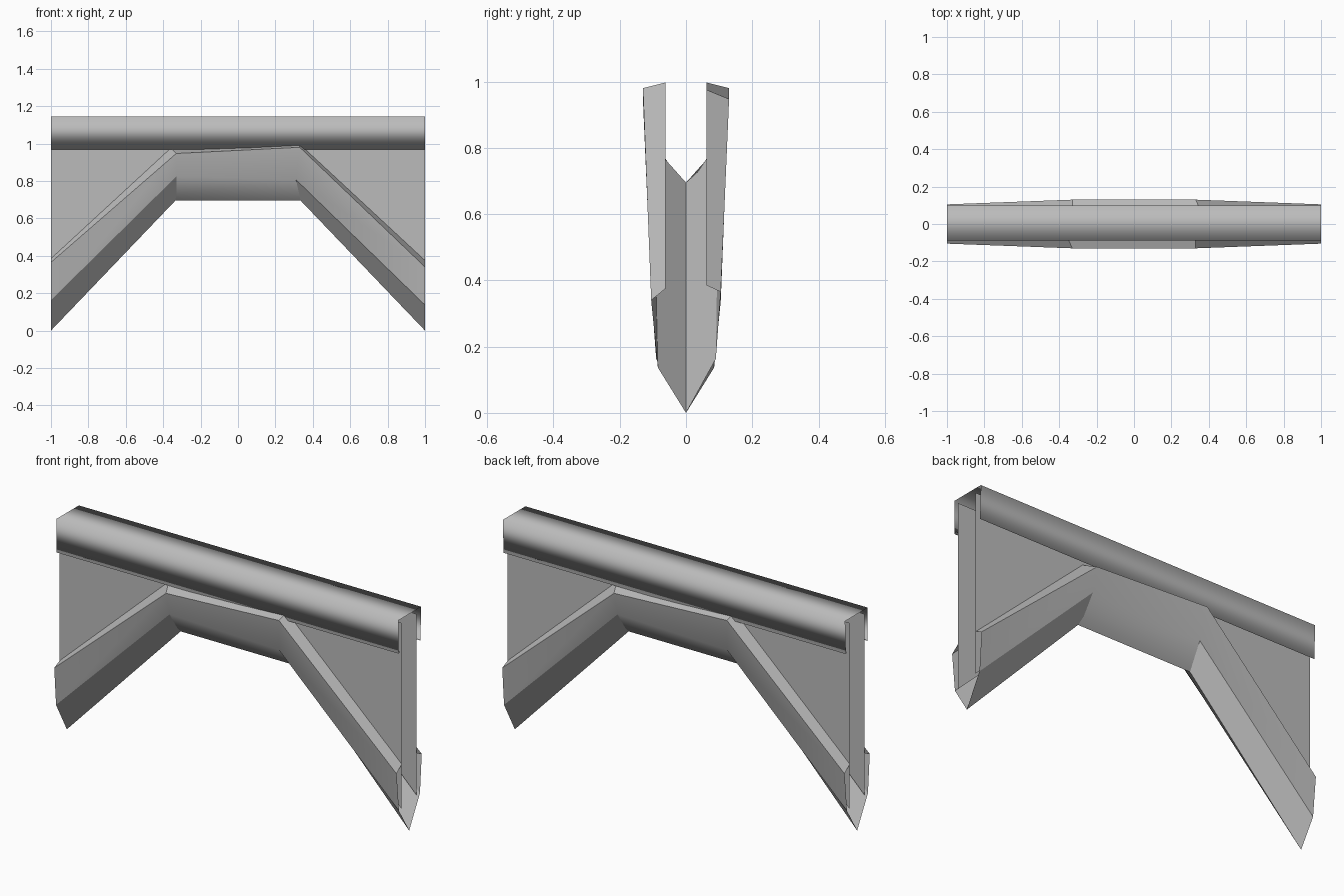
import bpy
import math

cube = bpy.data.objects.get("Cube")
if cube:
    bpy.data.objects.remove(cube, do_unlink=True)

grey = bpy.data.materials.new("plain_grey")
grey.use_nodes = True
GREY = (0.5, 0.5, 0.5, 1)
grey.diffuse_color = GREY
grey.node_tree.nodes["Principled BSDF"].inputs["Base Color"].default_value = GREY


def make(name, verts, faces, angle, turned=False):
    """Thin sheet object; turned copies face the back."""
    if turned:
        verts = [(-x, -y, z) for x, y, z in verts]
    mesh = bpy.data.meshes.new(name)
    mesh.from_pydata(verts, [], faces)
    mesh.materials.append(grey)
    obj = bpy.data.objects.new(name, mesh)
    bpy.context.collection.objects.link(obj)
    bpy.ops.object.select_all(action="DESELECT")
    obj.select_set(True)
    bpy.context.view_layer.objects.active = obj
    if angle is None:
        bpy.ops.object.shade_smooth()
    else:
        bpy.ops.object.shade_smooth_by_angle(angle=math.radians(angle))
    return obj


def strip(lower, upper):
    """Quads between two rows of vertex indices, facing the front."""
    return [(lower[i], lower[i + 1], upper[i + 1], upper[i])
            for i in range(len(lower) - 1)]


# Folded cap along the top, with small inward lips
profile = [(-0.079, 0.976), (-0.088, 0.968), (-0.088, 1.144),
           (0.1, 1.144), (0.094, 0.968), (0.085, 0.976)]
n = len(profile)
cap_verts = [(x, y, z) for y, z in profile for x in (-1, 1)]
cap_faces = [(2 * i, 2 * i + 1, 2 * i + 3, 2 * i + 2) for i in range(n - 1)]
make("top_cap", cap_verts, cap_faces, None)

# Rows of the arched rail, from its top inner edge down to the shared keel
inner = [(-1, -0.062, 0.385), (-0.36, -0.062, 0.975),
         (0.33, -0.062, 0.997), (1, -0.062, 0.375)]
outer = [(-1, -0.105, 0.365), (-0.33, -0.13, 0.947),
         (0.33, -0.13, 0.98), (1, -0.105, 0.34)]
lower = [(-1, -0.09, 0.163), (-0.33, -0.1, 0.824),
         (0.31, -0.1, 0.807), (1, -0.085, 0.137)]
keel = [(-1, 0, 0), (-0.335, 0, 0.695), (0.335, 0, 0.695), (1, 0, 0)]
dent = [(-0.33, -0.035, 0.727)]
rail_verts = inner + outer + lower + keel + dent
I, O, L, K = [list(range(s, s + 4)) for s in (0, 4, 8, 12)]
D = 16
rail_faces = strip(O, I) + strip(L, O) + [
    (L[0], D, L[1]), (K[0], K[1], D, L[0]),
    (D, L[2], L[1]), (D, K[2], L[2]), (D, K[1], K[2]),
    (K[2], K[3], L[3], L[2])]

# Upright wall running from the rail up into the cap
wall_verts = ([(x, -0.062, z) for x, _, z in lower]
              + [(x, -0.062, 1.12) for x, _, _ in lower])
wall_faces = strip(range(4), range(4, 8))

for side, turned in (("front", False), ("back", True)):
    make(side + "_arched_rail", rail_verts, rail_faces, 25, turned)
    make(side + "_wall", wall_verts, wall_faces, 25, turned)
